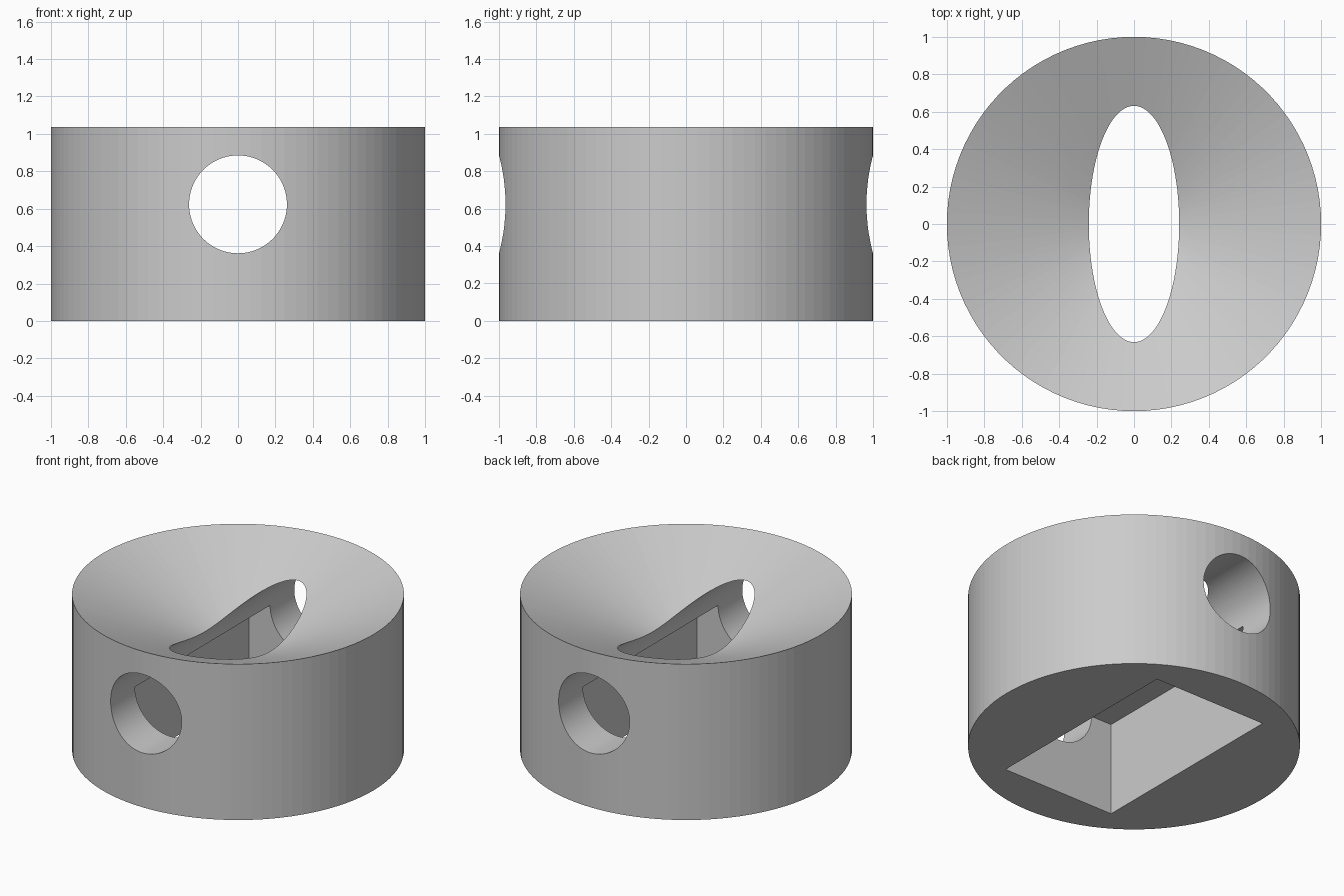
import bpy, bmesh
from math import pi
from mathutils import Matrix

HEIGHT = 1.037
AXIS_Z = 0.623      # height of the cross hole
SEGMENTS = 100

default = bpy.data.objects.get("Cube")
if default:
    bpy.data.objects.remove(default, do_unlink=True)

grey = bpy.data.materials.new("plain grey")
grey.use_nodes = True
colour = (0.6, 0.6, 0.6, 1)
grey.diffuse_color = colour
grey.node_tree.nodes["Principled BSDF"].inputs["Base Color"].default_value = colour


def make_object(name, bm):
    bmesh.ops.recalc_face_normals(bm, faces=bm.faces)
    mesh = bpy.data.meshes.new(name)
    bm.to_mesh(mesh)
    bm.free()
    mesh.materials.append(grey)
    obj = bpy.data.objects.new(name, mesh)
    bpy.context.collection.objects.link(obj)
    return obj


def add_cylinder(bm, radius, depth, matrix):
    bmesh.ops.create_cone(bm, cap_ends=True, segments=SEGMENTS, radius1=radius,
                          radius2=radius, depth=depth, matrix=matrix)


# Round body whose top sinks to a shallow cone
bm = bmesh.new()
add_cylinder(bm, 1, HEIGHT, Matrix.Translation((0, 0, HEIGHT / 2)))
top = max(bm.faces, key=lambda f: f.calc_center_median().z)
apex = bmesh.ops.poke(bm, faces=[top])["verts"][0]
apex.co.z = AXIS_Z
body = make_object("funnel_body", bm)

# Round hole from front to back
bm = bmesh.new()
add_cylinder(bm, 0.2615, 3,
             Matrix.Translation((0, 0, AXIS_Z)) @ Matrix.Rotation(pi / 2, 4, "X"))
hole = make_object("cross_hole_cutter", bm)

# Rectangular pocket open at the underside
bm = bmesh.new()
pocket_top, pocket_bottom = 0.62, -0.3
bmesh.ops.create_cube(bm, size=1)
bmesh.ops.scale(bm, vec=(0.83, 1.42, pocket_top - pocket_bottom), verts=bm.verts)
bmesh.ops.translate(bm, vec=(0, 0, (pocket_top + pocket_bottom) / 2), verts=bm.verts)
pocket = make_object("pocket_cutter", bm)

# Cut both openings and bake the result
for cutter in (hole, pocket):
    cutter.hide_render = True
    mod = body.modifiers.new(cutter.name, "BOOLEAN")
    mod.operation = "DIFFERENCE"
    mod.solver = "EXACT"
    mod.object = cutter

bpy.context.view_layer.objects.active = body
body.select_set(True)
for mod in list(body.modifiers):
    bpy.ops.object.modifier_apply(modifier=mod.name)
for cutter in (hole, pocket):
    bpy.data.objects.remove(cutter, do_unlink=True)
